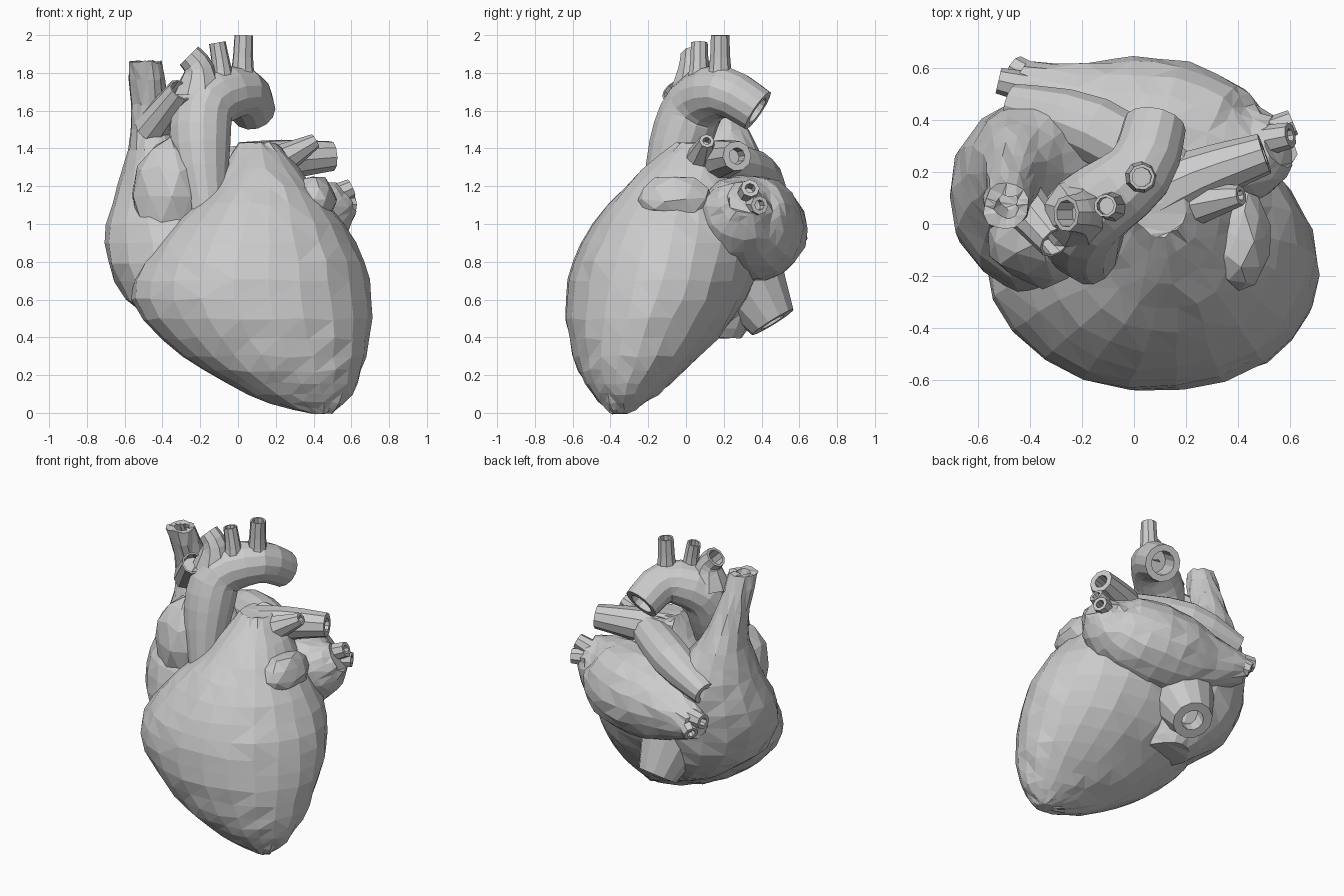
import bpy
import bmesh
import math
import random
from mathutils import Vector

random.seed(4)
cube = bpy.data.objects.get("Cube")
if cube:
    bpy.data.objects.remove(cube)

# Single clay-grey material
shade = (.6, .6, .6, 1)
grey = bpy.data.materials.new("clay_grey")
grey.use_nodes = True
grey.diffuse_color = shade
grey.node_tree.nodes["Principled BSDF"].inputs["Base Color"].default_value = shade


def smooth_rows(rows, steps):
    """Pass a smooth curve through rows of numbers."""
    smooth = []
    final = len(rows) - 1
    for index in range(final):
        before, after = rows[max(index - 1, 0)], rows[min(index + 2, final)]
        for step in range(steps):
            t = step / steps
            for_next = []
            for a, b, c, d in zip(before, rows[index], rows[index + 1], after):
                slope_in, slope_out = (c - a) / 2, (d - b) / 2
                rise = c - b
                bend = 3 * rise - 2 * slope_in - slope_out
                twist = slope_in + slope_out - 2 * rise
                for_next.append(b + t * (slope_in + t * (bend + t * twist)))
            smooth.append(for_next)
    smooth.append(rows[final])
    return smooth


def centre_of(ring):
    return sum(ring, Vector()) / len(ring)


def finish(name, bm, rough):
    """Roughen the surface slightly and turn it into a flat-faced object."""
    for vert in bm.verts:
        vert.co += Vector([random.uniform(-rough, rough) for _ in range(3)])
    bmesh.ops.recalc_face_normals(bm, faces=bm.faces)
    bmesh.ops.triangulate(bm, faces=bm.faces, quad_method='SHORT_EDGE')
    mesh = bpy.data.meshes.new(name)
    bm.to_mesh(mesh)
    bm.free()
    mesh.materials.append(grey)
    obj = bpy.data.objects.new(name, mesh)
    bpy.context.collection.objects.link(obj)


def skin(name, rings, bore, rough):
    """Join rings of points into a skin, hollowing the far end if it has a bore."""
    if bore:
        rim = rings[-1]
        centre = centre_of(rim)
        inner = [centre.lerp(point, bore) for point in rim]
        inward = (centre_of(rings[-2]) - centre).normalized()
        depth = (rim[0] - centre).length * 1.2
        rings = rings + [inner, [point + inward * depth for point in inner]]
    bm = bmesh.new()
    loops = [[bm.verts.new(point) for point in ring] for ring in rings]
    for low, high in zip(loops, loops[1:]):
        for k in range(len(low)):
            bm.faces.new((low[k - 1], low[k], high[k], high[k - 1]))
    bm.faces.new(loops[0])
    bm.faces.new(loops[-1])
    finish(name, bm, rough)


def circle_angles(sides):
    return [math.tau * k / sides for k in range(sides)]


def body(name, rows, sides, bore=0, rough=.008):
    """Stack of level ovals given as height, left, right, front and back limits."""
    rings = []
    for z, left, right, front, back in smooth_rows(rows, 3):
        middle = Vector((left + right, front + back, z * 2)) / 2
        wide, deep = (right - left) / 2, (back - front) / 2
        rings.append([middle + Vector((wide * math.cos(a), deep * math.sin(a), 0))
                      for a in circle_angles(sides)])
    skin(name, rings, bore, rough)


def vessel(name, rows, sides=10, bore=.55, rough=0):
    """Tube through points, each given with its radius."""
    rows = smooth_rows(rows, 3)
    points = [Vector(row[:3]) for row in rows]
    rings, previous, side = [], None, None
    for index, row in enumerate(rows):
        ahead = points[min(index + 1, len(points) - 1)]
        axis = (ahead - points[max(index - 1, 0)]).normalized()
        if previous is None:
            side = axis.orthogonal().normalized()
        else:
            side = previous.rotation_difference(axis) @ side
        previous, up = axis, side.cross(axis)
        rings.append([points[index] + (side * math.cos(a) + up * math.sin(a)) * row[3]
                      for a in circle_angles(sides)])
    skin(name, rings, bore, rough)


def auricle(name, centre, size):
    """Lumpy ear-like pouch."""
    bm = bmesh.new()
    bmesh.ops.create_icosphere(bm, subdivisions=2, radius=1)
    bmesh.ops.scale(bm, vec=size, verts=bm.verts)
    bmesh.ops.translate(bm, vec=centre, verts=bm.verts)
    finish(name, bm, rough=.012)


# Ventricles, from the apex up to the outflow cone
body("ventricles", [
    (0, .38, .5, -.4, -.3),
    (.1, .05, .6, -.5, -.15),
    (.3, -.3, .68, -.6, .08),
    (.6, -.56, .71, -.64, .32),
    (.9, -.45, .62, -.56, .4),
    (1.2, -.15, .4, -.33, .3),
    (1.43, 0, .2, -.05, .2)], sides=22)

# Right atrium, narrowing into the upper great vein
body("right_atrium", [
    (.4, -.3, 0, -.1, .3),
    (.6, -.6, .1, -.3, .43),
    (.9, -.71, .1, -.28, .5),
    (1.2, -.64, -.1, -.1, .48),
    (1.5, -.57, -.33, .04, .33),
    (1.86, -.58, -.4, -.02, .16)], sides=16, bore=.5)
auricle("right_auricle", centre=(-.36, -.06, 1.15), size=(.2, .18, .3))
vessel("side_vein", [(-.46, .12, 1.5, .1), (-.3, -.07, 1.71, .07)], bore=.85)

# Left atrium with its auricle and two pairs of veins
vessel("left_atrium", [
    (-.45, .54, .95, .09),
    (-.15, .4, .96, .24),
    (.15, .35, .98, .28),
    (.42, .28, 1.05, .22),
    (.56, .31, 1.13, .1)], sides=18, bore=0, rough=.008)
auricle("left_auricle", centre=(.4, -.06, 1.13), size=(.12, .2, .13))
vein_pairs = {
    "left": ((.4, .3, 1.1), (.6, .34, 1.19), (.61, .39, 1.1)),
    "right": ((-.3, .5, 1), (-.52, .55, 1), (-.46, .6, .92))}
for flank, (root, *tips) in vein_pairs.items():
    for level, tip in zip(("upper", "lower"), tips):
        vessel(f"{flank}_{level}_vein", [(*root, .07), (*tip, .05)], sides=8)

# Lung arteries
vessel("left_lung_artery", [
    (.05, .08, 1.3, .14), (.25, .18, 1.34, .11), (.5, .27, 1.36, .08)])
vessel("small_lung_artery", [(.25, .08, 1.35, .08), (.41, .11, 1.44, .04)], sides=8)
vessel("right_lung_artery", [
    (.2, .15, 1.32, .11), (-.15, .36, 1.26, .13), (-.47, .46, 1.15, .08)], sides=12)

# Main artery arch with three flared branches
vessel("main_artery", [
    (-.16, -.14, 1.05, .1),
    (-.2, -.04, 1.4, .16),
    (-.17, .05, 1.63, .16),
    (.02, .2, 1.7, .135),
    (.08, .38, 1.6, .12)], sides=14, bore=.65)
branches = {
    "right_branch": (-.26, .04, 1.89, .07),
    "middle_branch": (-.11, .07, 1.96, .045),
    "left_branch": (.03, .18, 2, .05)}
for name, (x, y, top, radius) in branches.items():
    inner_x = x * .8
    vessel(name, [(inner_x, y, 1.68, radius * 2), (inner_x, y, 1.82, radius * 1.2),
                  (x, y, top, radius)], sides=9, bore=.75)

# Lower great vein
vessel("lower_great_vein", [(-.14, .25, .82, .26), (-.1, .46, .48, .13)], sides=12)
